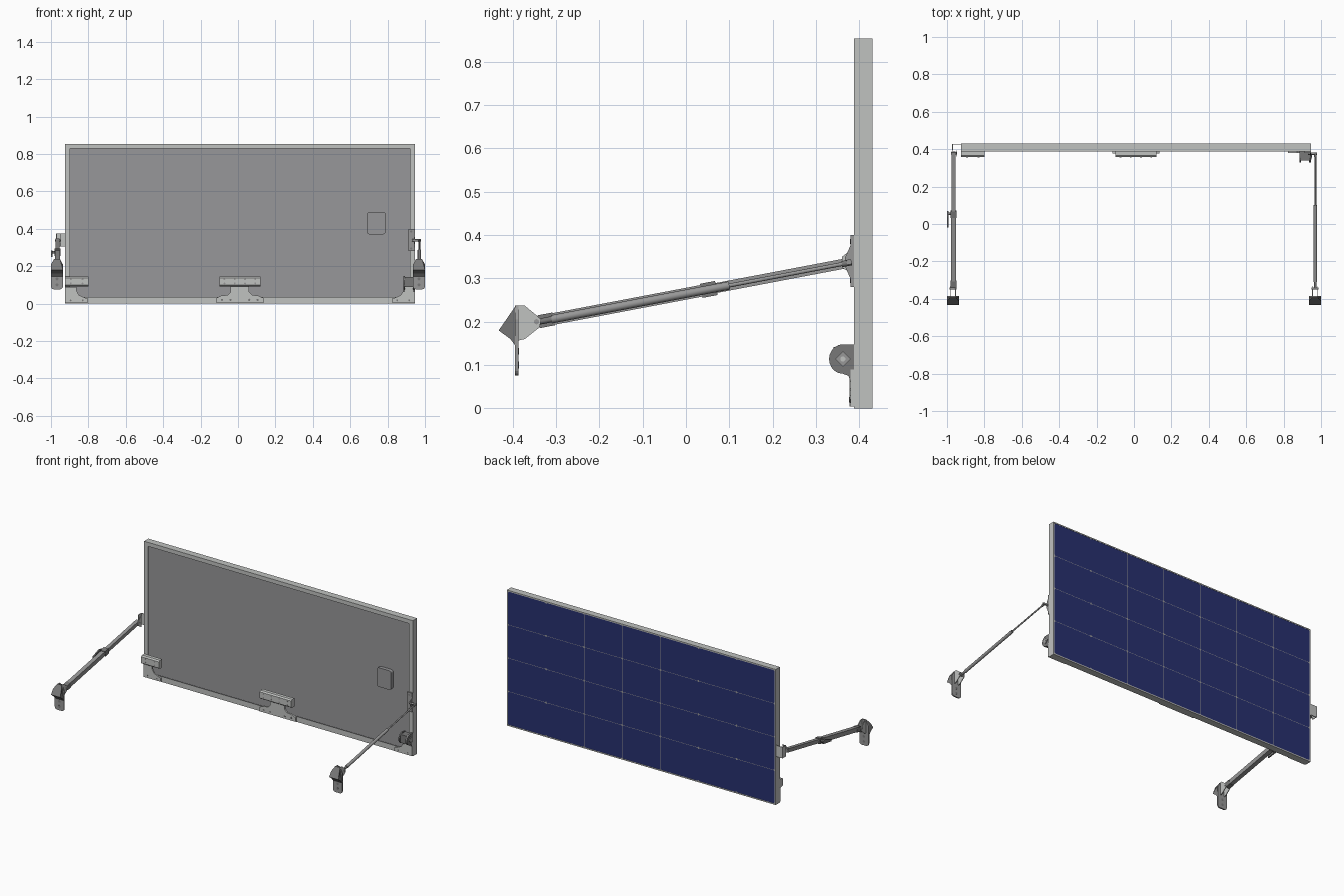
import bpy, bmesh, math
from mathutils import Vector, Matrix

if "Cube" in bpy.data.objects:
    bpy.data.objects.remove(bpy.data.objects["Cube"])


def material(name, r, g, b):
    m = bpy.data.materials.new(name)
    m.diffuse_color = (r, g, b, 1)
    m.use_nodes = True
    m.node_tree.nodes["Principled BSDF"].inputs["Base Color"].default_value = m.diffuse_color
    return m


ALU = material("light aluminium", 0.53, 0.54, 0.53)
SHEET = material("grey backsheet", 0.31, 0.31, 0.32)
STEEL = material("mid grey steel", 0.31, 0.31, 0.31)
DARK = material("dark grey metal", 0.19, 0.19, 0.19)
BLUE = material("cell blue", 0.021, 0.03, 0.16)


def finish(name, bm, mat, smooth=False):
    bmesh.ops.recalc_face_normals(bm, faces=bm.faces)
    me = bpy.data.meshes.new(name)
    bm.to_mesh(me)
    bm.free()
    me.materials.append(mat)
    ob = bpy.data.objects.new(name, me)
    bpy.context.collection.objects.link(ob)
    if smooth:
        bpy.context.view_layer.objects.active = ob
        ob.select_set(True)
        bpy.ops.object.shade_smooth_by_angle(angle=math.radians(35))
        ob.select_set(False)
    return ob


def prism(name, pts, axis, a, b, mat):
    """Extrude a 2D outline from a to b along an axis (x: y,z  y: x,z)."""
    bm = bmesh.new()
    def at(p, d):
        return (d, p[0], p[1]) if axis == "x" else (p[0], d, p[1])
    lo = [bm.verts.new(at(p, a)) for p in pts]
    hi = [bm.verts.new(at(p, b)) for p in pts]
    bm.faces.new(lo)
    bm.faces.new(hi[::-1])
    n = len(pts)
    for i in range(n):
        bm.faces.new((lo[i], lo[(i + 1) % n], hi[(i + 1) % n], hi[i]))
    return finish(name, bm, mat)


def box(name, x0, x1, y0, y1, z0, z1, mat):
    return prism(name, [(x0, z0), (x1, z0), (x1, z1), (x0, z1)], "y", y0, y1, mat)


def rounded(x0, x1, z0, z1, r, n=4):
    pts = []
    corners = [(x1 - r, z1 - r), (x0 + r, z1 - r), (x0 + r, z0 + r), (x1 - r, z0 + r)]
    for k, (cx, cz) in enumerate(corners):
        for i in range(n + 1):
            t = math.pi / 2 * (k + i / n)
            pts.append((cx + r * math.cos(t), cz + r * math.sin(t)))
    return pts


def rod(name, p, q, r, mat, sides=16):
    """Round bar, or a square bar of half width r when sides is 4."""
    p, q = Vector(p), Vector(q)
    bm = bmesh.new()
    rad = r * math.sqrt(2) if sides == 4 else r
    bmesh.ops.create_cone(bm, cap_ends=True, segments=sides, radius1=rad, radius2=rad,
                          depth=(q - p).length)
    if sides == 4:
        v = next(iter(bm.verts)).co
        turn = math.pi / 4 - math.atan2(v.y, v.x)
        bm.transform(Matrix.Rotation(turn, 4, "Z"))
    bm.transform((q - p).to_track_quat("Z", "Y").to_matrix().to_4x4())
    bmesh.ops.translate(bm, verts=bm.verts, vec=(p + q) / 2)
    return finish(name, bm, mat, sides > 8)


# Panel frame: outer walls plus a thin inward lip on the front
X0, X1, Y0, Y1, H = -0.925, 0.946, 0.388, 0.43, 0.853
W = 0.007
for name, w, ya, yb in (("frame_wall", W, Y0, Y1), ("frame_lip", 0.027, Y0, Y0 + 0.005)):
    box(name + "_left", X0, X0 + w, ya, yb, 0, H, ALU)
    box(name + "_right", X1 - w, X1, ya, yb, 0, H, ALU)
    wb, wt = (0.034, 0.025) if "lip" in name else (W, W)
    box(name + "_bottom", X0 + w, X1 - w, ya, yb, 0, wb, ALU)
    box(name + "_top", X0 + w, X1 - w, ya, yb, H - wt, H, ALU)

# Laminate: backsheet and grid of cells with clipped corners
box("backsheet", X0 + W, X1 - W, 0.418, 0.4285, W, H - W, SHEET)
cols, rows, gap, c = 7, 4, 0.0012, 0.006
cw = (X1 - X0 - 2 * W) / cols
ch = (H - 2 * W) / rows
bm = bmesh.new()
for i in range(cols):
    for j in range(rows):
        xa, za = X0 + W + i * cw + gap, W + j * ch + gap
        xb, zb = xa + cw - 2 * gap, za + ch - 2 * gap
        outline = [(xa + c, za), (xb - c, za), (xb, za + c), (xb, zb - c),
                   (xb - c, zb), (xa + c, zb), (xa, zb - c), (xa, za + c)]
        # reversed order so the face looks towards +y
        bm.faces.new([bm.verts.new((x, 0.4295, z)) for x, z in outline[::-1]])
me = bpy.data.meshes.new("solar_cells")
bm.to_mesh(me)
bm.free()
me.materials.append(BLUE)
bpy.context.collection.objects.link(bpy.data.objects.new("solar_cells", me))

# Junction box
prism("junction_box", rounded(0.69, 0.79, 0.37, 0.49, 0.015), "y", 0.395, 0.418, SHEET)

# Wall mounts at the lower ends of both arms
for side, cx in (("left", -0.968), ("right", 0.968)):
    x0, x1 = cx - 0.032, cx + 0.032
    prism(side + "_mount_plate", rounded(x0, x1, 0.076, 0.19, 0.016), "y", -0.394, -0.386, STEEL)
    prism(side + "_mount_top_plate",
          [(x0, 0.17), (x1, 0.17), (x1, 0.205), (x1 - 0.018, 0.238),
           (x0 + 0.018, 0.238), (x0, 0.205)], "y", -0.394, -0.386, STEEL)
    hood = prism(side + "_mount_hood",
                 [(-0.432, 0.18), (-0.412, 0.209), (-0.392, 0.238), (-0.39, 0.14), (-0.405, 0.16)],
                 "x", x0, x1, DARK)
    for v in hood.data.vertices:  # narrow the hood towards its top
        if v.co.z > 0.22:
            v.co.x = cx + (v.co.x - cx) * 0.5
    for s in (-1, 1):
        ex = cx + s * 0.014
        prism(side + "_mount_ear",
              [(-0.386, 0.157), (-0.372, 0.16), (-0.338, 0.187), (-0.334, 0.205),
               (-0.345, 0.215), (-0.372, 0.237), (-0.386, 0.237)],
              "x", ex - 0.002, ex + 0.002, ALU)
    rod(side + "_mount_pin", (cx - 0.018, -0.345, 0.2), (cx + 0.018, -0.345, 0.2), 0.006, STEEL)
    for z in (0.1, 0.132):
        rod(side + "_mount_screw", (cx, -0.3945, z), (cx, -0.3855, z), 0.008, DARK, 12)


def along(x, y):
    """Point on the sloping arm axis at depth y."""
    return (x, y, 0.2 + (y + 0.34) * 0.19)


# Left telescopic arm with clamp and lever
LX = -0.965
rod("left_arm_outer_tube", along(LX, -0.335), along(LX, 0.06), 0.0135, STEEL, 4)
rod("left_arm_inner_tube", along(LX, 0.06), along(LX, 0.385), 0.0115, STEEL, 4)
rod("left_arm_clamp", along(LX, 0.035), along(LX, 0.07), 0.0165, DARK, 4)
rod("left_arm_end_cap", along(LX, -0.34), along(LX, -0.305), 0.015, DARK, 4)
prism("left_clamp_lever", [(-0.02, 0.25), (0.06, 0.262), (0.07, 0.28), (0.04, 0.285), (-0.02, 0.262)],
      "x", -1.0, -0.992, DARK)
rod("left_clamp_screw", (-0.996, 0.055, 0.274), (-0.96, 0.055, 0.274), 0.007, DARK, 12)

# Left upper bracket beside the frame
box("left_upper_bracket", -0.972, -0.968, 0.392, 0.428, 0.305, 0.375, ALU)
box("left_upper_bracket_web", -0.968, X0, 0.424, 0.428, 0.305, 0.375, ALU)
prism("left_upper_bracket_tab", [(0.36, 0.325), (0.392, 0.305), (0.392, 0.375), (0.36, 0.35)],
      "x", -0.952, -0.948, ALU)
rod("left_upper_pin", (-0.978, 0.378, 0.337), (-0.946, 0.378, 0.337), 0.006, STEEL)

# Right gas strut
RX = 0.97
rod("right_strut_cylinder", along(RX, -0.31), along(RX, 0.1), 0.0095, STEEL)
rod("right_strut_rod", along(RX, 0.1), along(RX, 0.378), 0.0045, STEEL)
rod("right_strut_lower_end", along(RX, -0.35), along(RX, -0.31), 0.007, DARK)
rod("right_strut_upper_end", along(RX, 0.36), along(RX, 0.382), 0.007, DARK)

# Right upper bracket on the frame front
box("right_upper_plate", 0.911, X1, 0.379, Y0, 0.28, 0.40, STEEL)
prism("right_upper_ear", [(0.379, 0.3), (0.367, 0.328), (0.367, 0.348), (0.379, 0.375)],
      "x", 0.94, X1, STEEL)
rod("right_upper_pin", (0.93, 0.376, 0.338), (0.978, 0.376, 0.338), 0.006, STEEL)
for z in (0.295, 0.385):
    rod("right_upper_screw", (0.926, 0.3783, z), (0.926, 0.381, z), 0.006, DARK, 12)

# Corner hinge feet, mirrored about the panel centre
mid = (X0 + X1) / 2
foot = [(X0, 0.004), (X0 + 0.12, 0.004), (X0 + 0.122, 0.026), (X0 + 0.1, 0.034),
        (X0 + 0.075, 0.045), (X0 + 0.062, 0.068), (X0 + 0.062, 0.09), (X0, 0.09)]
for side, f in (("left", 1), ("right", -1)):
    pts = [(mid + f * (x - mid), z) for x, z in foot]
    prism(side + "_hinge_foot", pts, "y", 0.379, Y0, ALU)
    for d in (0.03, 0.095):
        x = mid + f * (X0 + d - mid)
        rod(side + "_hinge_foot_screw", (x, 0.3783, 0.017), (x, 0.38, 0.017), 0.005, DARK, 12)

# Hinge clamp blocks: left and centre shallow, with a darker lower edge strip
profile = [(Y0, 0.092), (0.366, 0.092), (0.357, 0.099), (0.357, 0.138), (0.366, 0.145), (Y0, 0.145)]
for side, xa, xb in (("left", X0, -0.8), ("centre", -0.1, 0.12)):
    prism(side + "_hinge_block", profile, "x", xa, xb, ALU)
    n = 2 if side == "left" else 4
    for i in range(n):
        x = xa + (xb - xa) * (i + 0.5) / n
        for z in (0.108, 0.13):
            rod(side + "_hinge_bolt", (x, 0.356, z), (x, 0.359, z), 0.005, STEEL, 12)

# Right hinge: rounded cheeks around a core, with a square nut
arc = [(0.362 + 0.032 * math.cos(t), 0.114 + 0.034 * math.sin(t))
       for t in [math.radians(90 + 180 * i / 10) for i in range(11)]]
cheek = [(Y0, 0.148)] + arc + [(0.375, 0.075), (0.38, 0.06), (Y0, 0.06)]
prism("right_hinge_cheek", cheek, "x", 0.935, X1, DARK)
prism("right_hinge_inner_cheek", cheek, "x", 0.886, 0.894, DARK)
box("right_hinge_core", 0.894, 0.935, 0.34, Y0, 0.09, 0.142, DARK)
prism("right_hinge_nut", [(0.362 + 0.018 * a, 0.114 + 0.018 * b)
                          for a, b in ((1, 0), (0, 1), (-1, 0), (0, -1))],
      "x", X1, 0.95, STEEL)
rod("right_hinge_pin", (0.94, 0.362, 0.114), (0.952, 0.362, 0.114), 0.006, ALU, 12)

# Centre hinge base with a waisted post
half = [(0.125, 0.004), (0.125, 0.03), (0.1, 0.042), (0.065, 0.046), (0.05, 0.062), (0.05, 0.092)]
base = [(0.01 + x, z) for x, z in half] + [(0.01 - x, z) for x, z in reversed(half)]
prism("centre_hinge_base", base, "y", 0.377, Y0, ALU)
for x in (-0.085, -0.04, 0.06, 0.105):
    rod("centre_base_screw", (x, 0.376, 0.02), (x, 0.378, 0.02), 0.006, DARK, 12)
